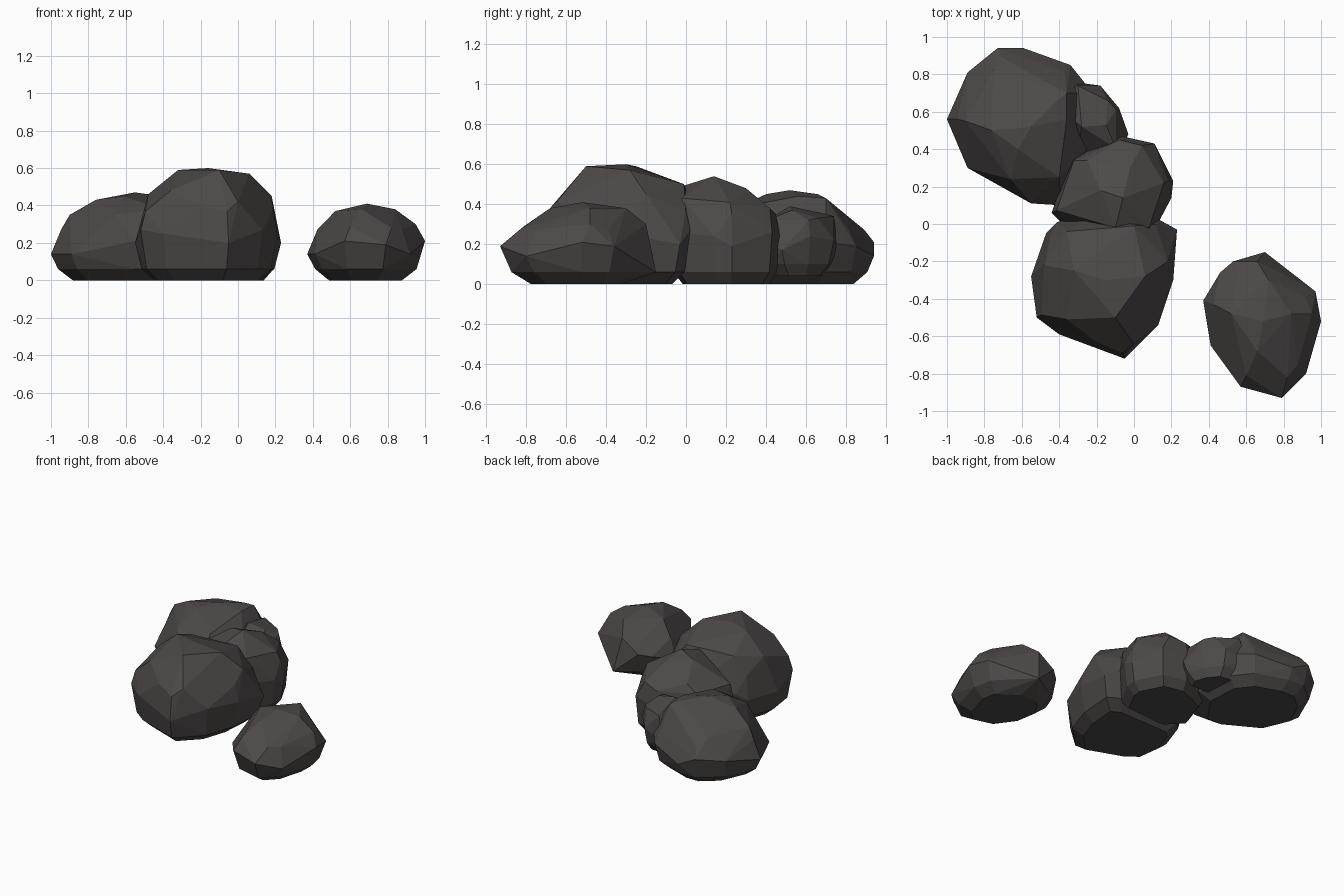
import bpy
import bmesh
from math import radians
from mathutils import Vector

default_cube = bpy.data.objects.get("Cube")
if default_cube:
    bpy.data.objects.remove(default_cube, do_unlink=True)

# Single dark stone colour
stone = bpy.data.materials.new("dark stone")
stone.use_nodes = True
colour = (0.072, 0.066, 0.064, 1)
stone.diffuse_color = colour
stone.node_tree.nodes["Principled BSDF"].inputs["Base Color"].default_value = colour
stone.node_tree.nodes["Principled BSDF"].inputs["Roughness"].default_value = 0.9


def scaled_ring(outline, scale, height):
    """Shrink a plan outline about its middle and lift it to a height."""
    points = [Vector(p) for p in outline]
    middle = sum(points, Vector((0, 0))) / len(points)
    return [(middle + (p - middle) * scale).to_3d() + Vector((0, 0, height))
            for p in points]


def boulder(name, outline, crown, waist, base_scale, shoulder_scale, floor=0):
    """Faceted stone: flat base, undercut, wide waist, shoulder and crown.
    All sizes are in hundredths of a unit."""
    points = scaled_ring(outline, base_scale, floor)
    points += scaled_ring(outline, (base_scale + 1.1) / 2, floor + 6)
    shoulder = scaled_ring(outline, shoulder_scale, waist * 1.6)
    points += shoulder[::2]
    # The waist rises and falls a little so that its facets vary
    for index, point in enumerate(scaled_ring(outline, 1, waist)):
        point.z += (-3, 2, 4)[index % 3]
        points.append(point)
    points += [Vector(p) for p in crown]

    bm = bmesh.new()
    for point in points:
        bm.verts.new(point / 100)
    bmesh.ops.convex_hull(bm, input=bm.verts[:])
    loose = [v for v in bm.verts if not v.link_faces]
    bmesh.ops.delete(bm, geom=loose, context="VERTS")
    bmesh.ops.dissolve_limit(bm, angle_limit=radians(5),
                             verts=bm.verts[:], edges=bm.edges[:])
    bmesh.ops.recalc_face_normals(bm, faces=bm.faces[:])
    mesh = bpy.data.meshes.new(name)
    bm.to_mesh(mesh)
    bm.free()
    mesh.materials.append(stone)
    rock = bpy.data.objects.new(name, mesh)
    bpy.context.collection.objects.link(rock)
    return rock


# Broad low boulder at the back
boulder(
    "back_boulder",
    outline=[(-100, 56), (-89, 81), (-73, 94), (-59, 94), (-34, 85),
             (-22, 70), (-20, 38), (-39, 10), (-55, 11), (-89, 30)],
    crown=[(-55, 52, 47), (-76, 50, 43), (-41, 66, 45), (-62, 40, 45),
           (-75, 82, 33), (-36, 70, 43), (-90, 55, 35), (-40, 25, 38),
           (-66, 24, 35), (-36, 56, 44)],
    waist=17, base_scale=0.72, shoulder_scale=0.87)

# Tallest boulder at the front
boulder(
    "front_boulder",
    outline=[(-47, -5), (-41, 1), (14, 2), (23, -3), (21, -30), (13, -54),
             (-5, -72), (-40, -59), (-52, -50), (-55, -28)],
    crown=[(-32, -25, 59), (-16, -30, 60), (6, -28, 57), (-10, -50, 59),
           (-36, -51, 48), (18, -20, 45), (-48, -22, 46), (0, -1, 50),
           (-36, -4, 50), (0, -64, 42), (-20, -63, 40), (-15, 8, 28)],
    waist=23, base_scale=0.72, shoulder_scale=0.93)

# Upright boulder filling the middle
boulder(
    "middle_boulder",
    outline=[(-44, 6), (-41, 15), (-34, 35), (-23, 41), (-7, 47), (11, 43),
             (21, 23), (20, 14), (10, -5), (-30, -8)],
    crown=[(-6, 14, 54), (-18, 18, 51), (-2, 30, 48), (4, 42, 38),
           (16, 22, 41), (-25, 34, 41), (-36, 12, 38), (8, -2, 43),
           (-10, -2, 49)],
    waist=22, base_scale=0.78, shoulder_scale=0.92)

# Small stone wedged between two boulders, just clear of the floor
boulder(
    "wedged_stone",
    outline=[(-33, 76), (-18, 74), (-8, 62), (-3, 48), (-8, 38),
             (-30, 38), (-40, 60)],
    crown=[(-15, 53, 37), (-14, 66, 33), (-30, 74, 34), (-28, 52, 39)],
    waist=20, base_scale=0.6, shoulder_scale=0.87, floor=4)

# Separate boulder standing apart
boulder(
    "lone_boulder",
    outline=[(37, -41), (46, -26), (53, -20), (74, -20), (97, -36),
             (100, -52), (92, -80), (79, -93), (57, -87), (41, -65)],
    crown=[(69, -52, 41), (84, -48, 38), (52, -48, 37), (66, -68, 38),
           (72, -30, 38), (60, -81, 29), (82, -82, 28), (95, -48, 30),
           (66, -20, 30), (70, -15, 6)],
    waist=17, base_scale=0.62, shoulder_scale=0.82)
